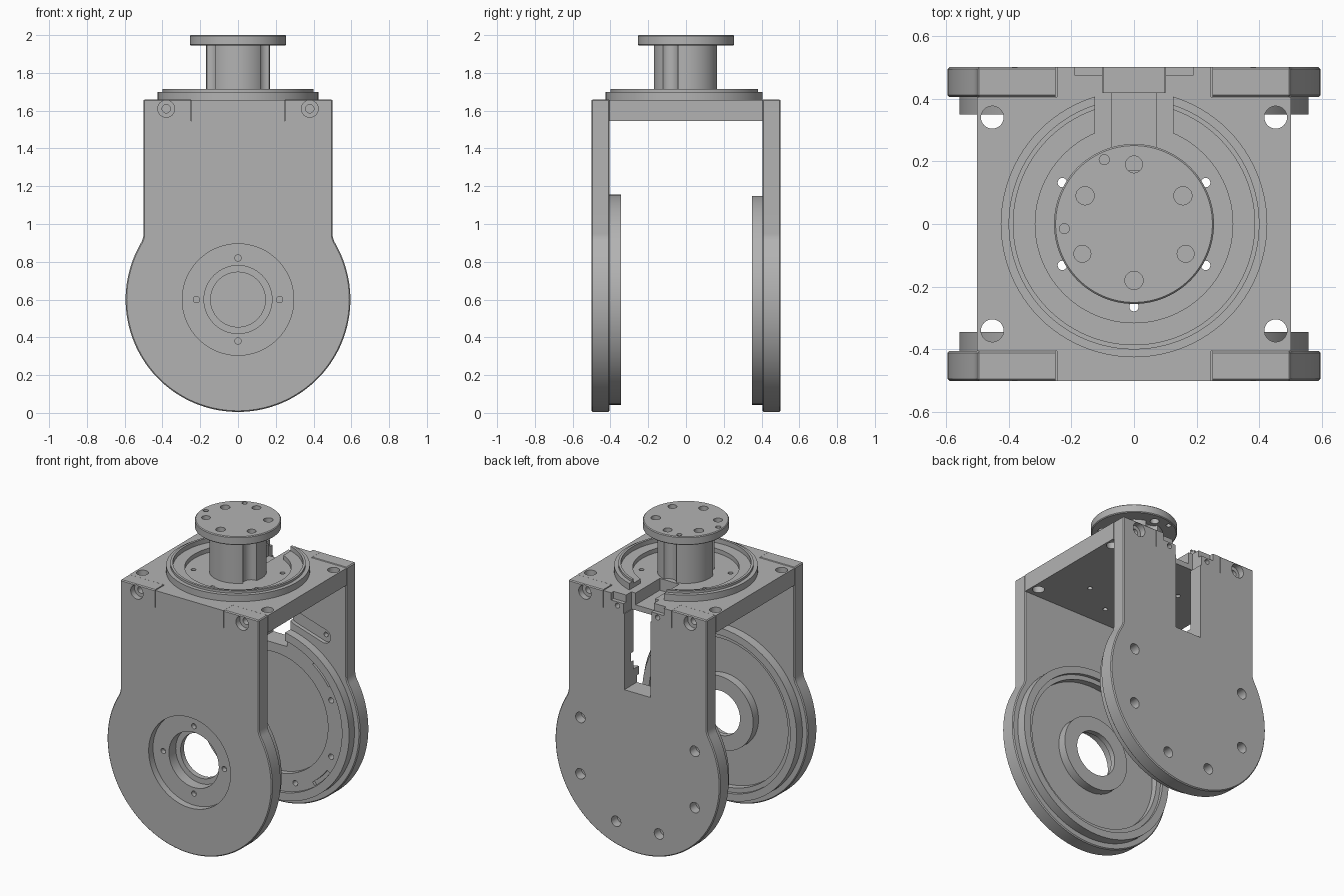
import bpy, bmesh
from math import sin, cos, pi, radians, sqrt, atan2

cube = bpy.data.objects.get("Cube")
if cube:
    bpy.data.objects.remove(cube, do_unlink=True)

grey = bpy.data.materials.new("machined_grey")
grey.use_nodes = True
grey.diffuse_color = (0.45, 0.45, 0.45, 1)
grey.node_tree.nodes["Principled BSDF"].inputs["Base Color"].default_value = (0.45, 0.45, 0.45, 1)

AXLE = 0.6      # height of the side bearing axis
TOP = 1.66      # height of the bracket's upper face


def place(axis, u, v, t):
    return (u, t, v) if axis == "y" else (u, v, t)


def finish(name, bm):
    bmesh.ops.recalc_face_normals(bm, faces=bm.faces)
    mesh = bpy.data.meshes.new(name)
    bm.to_mesh(mesh)
    bm.free()
    mesh.materials.append(grey)
    ob = bpy.data.objects.new(name, mesh)
    bpy.context.collection.objects.link(ob)
    return ob


def prism(name, points, axis, a, b):
    """Extrude a flat outline along an axis from a to b."""
    bm = bmesh.new()
    low = [bm.verts.new(place(axis, u, v, a)) for u, v in points]
    high = [bm.verts.new(place(axis, u, v, b)) for u, v in points]
    bm.faces.new(low)
    bm.faces.new(high)
    n = len(points)
    for i in range(n):
        j = (i + 1) % n
        bm.faces.new((low[i], low[j], high[j], high[i]))
    return finish(name, bm)


def arc(u, v, r, start, end, steps):
    angles = [radians(start + (end - start) * i / steps) for i in range(steps + 1)]
    return [(u + r * cos(t), v + r * sin(t)) for t in angles]


def disc(axis, u, v, r, a, b, name="cutter", steps=32):
    return prism(name, arc(u, v, r, 0, 360, steps)[:-1], axis, a, b)


def box(x0, x1, y0, y1, z0, z1, name="cutter"):
    return prism(name, [(x0, y0), (x1, y0), (x1, y1), (x0, y1)], "z", z0, z1)


def lathe(name, profile, axis, centre=0.0, steps=96):
    """Revolve a closed (radius, position) section."""
    bm = bmesh.new()
    rings = []
    for i in range(steps):
        t = 2 * pi * i / steps
        rings.append([bm.verts.new(place(axis, r * cos(t), centre + r * sin(t), p)) for r, p in profile])
    n = len(profile)
    for i in range(steps):
        p, q = rings[i], rings[(i + 1) % steps]
        for k in range(n):
            m = (k + 1) % n
            bm.faces.new((p[k], p[m], q[m], q[k]))
    return finish(name, bm)


def apply(ob, mod):
    bpy.ops.object.select_all(action="DESELECT")
    bpy.context.view_layer.objects.active = ob
    ob.select_set(True)
    bpy.ops.object.modifier_apply(modifier=mod.name)


def cut(ob, *cutters):
    for c in cutters:
        mod = ob.modifiers.new("cut", "BOOLEAN")
        mod.operation, mod.solver, mod.object = "DIFFERENCE", "EXACT", c
        apply(ob, mod)
        bpy.data.objects.remove(c, do_unlink=True)


# Side plates: round lower end, filleted neck, straight upper part
R, F = 0.595, 0.1
rise = sqrt((R + F) ** 2 - (0.5 + F) ** 2)
neck = degrees = atan2(rise, 0.5 + F) * 180 / pi
half = arc(0, AXLE, R, -90, neck, 48) + arc(0.5 + F, AXLE + rise, F, 180 + neck, 180, 6)[1:]
half.append((0.5, TOP))
outline = half + [(-x, z) for x, z in reversed(half[1:])]


def side_plate(name, a, b):
    ob = prism(name, outline, "y", a, b)
    mod = ob.modifiers.new("edge", "BEVEL")
    mod.width, mod.segments = 0.006, 1
    apply(ob, mod)
    s = 1 if b > 0 else -1
    outer = 0.5 * s
    cut(ob, box(-0.25, 0.25, -0.6 if s < 0 else 0.3, -0.3 if s < 0 else 0.6, 1.545, 1.8))
    for x in (-0.38, 0.38):
        cut(ob, disc("y", x, 1.61, 0.045, outer - 0.04 * s, outer + 0.1 * s),
            disc("y", x, 1.61, 0.022, outer - 0.075 * s, outer + 0.1 * s))
    return ob


front_plate = side_plate("front_plate", -0.5, -0.405)
cut(front_plate, disc("y", 0, AXLE, 0.295, -0.6, -0.455, steps=72),
    disc("y", 0, AXLE, 0.18, -0.6, -0.3, steps=64))
for k in range(4):
    t = k * pi / 2
    cut(front_plate, disc("y", 0.22 * cos(t), AXLE + 0.22 * sin(t), 0.017, -0.5, -0.425, steps=16))

# Front inner rim and stepped bearing boss
lathe("front_rim", [(0.557, -0.405), (0.557, -0.345), (0.51, -0.345), (0.51, -0.365),
                    (0.48, -0.365), (0.48, -0.405)], "y", AXLE)
lathe("bearing_boss", [(0.18, -0.405), (0.18, -0.385), (0.145, -0.385), (0.145, -0.35),
                       (0.24, -0.35), (0.24, -0.405)], "y", AXLE, 64)

# Back plate with cable slot, rim and screw holes
back_plate = side_plate("back_plate", 0.405, 0.5)
back_rim = lathe("back_rim", [(0.557, 0.405), (0.557, 0.35), (0.505, 0.35), (0.505, 0.37),
                              (0.39, 0.37), (0.39, 0.405)], "y", AXLE)
for ob in (back_plate, back_rim):
    cut(ob, box(-0.095, 0.095, 0.3, 0.6, 1.05, 1.8))
for angle in (24, -24, -70, -110, -156, 156):
    t = radians(angle)
    x, z = 0.452 * cos(t), AXLE + 0.452 * sin(t)
    cut(back_plate, disc("y", x, z, 0.034, 0.44, 0.6), disc("y", x, z, 0.018, 0.3, 0.6, steps=16))
    cut(back_rim, disc("y", x, z, 0.018, 0.3, 0.6, steps=16))
for a, b in ((34, 54), (-54, -36), (126, 146), (-144, -126)):
    slot = arc(0, AXLE, 0.5, a, b, 8) + arc(0, AXLE, 0.475, b, a, 8)
    cut(back_rim, prism("cutter", slot, "y", 0.3, 0.39))
# Rounded cable clip pocket on the inner face
pocket = arc(0.34, 1.17, 0.045, -108, 72, 10) + arc(0.13, 1.235, 0.045, 72, 252, 10)
cut(back_plate, prism("cutter", pocket, "y", 0.3, 0.43), disc("y", 0.335, 1.17, 0.015, 0.3, 0.46, steps=16))

# Top plate: a cross shape whose tabs sit in the side plate notches
quarter = [(0.246, 0.5), (0.246, 0.405), (0.5, 0.405)]
right_side = quarter + [(x, -y) for x, y in reversed(quarter)]
cross = right_side + [(-x, -y) for x, y in right_side]
top_plate = prism("top_plate", cross, "z", 1.545, TOP - 0.003)
cut(top_plate, box(-0.1, 0.1, 0.42, 0.6, 1.4, 1.8), box(-0.07, 0.07, 0.17, 0.5, 1.58, 1.8),
    box(-0.19, 0.19, 0.475, 0.6, 1.61, 1.8))
for s in (-1, 1):
    cut(top_plate, disc("y", 0.145 * s, 1.585, 0.016, 0.45, 0.6, steps=16))
    for y in (-0.34, 0.34):
        cut(top_plate, disc("z", 0.452 * s, y, 0.036, 1.4, 1.8))
for angle in (30, 150, 210, 270, 330):
    t = radians(angle)
    cut(top_plate, disc("z", 0.264 * cos(t), 0.264 * sin(t), 0.015, 1.4, 1.8, steps=16))

# Stepped turning ring, open at the back for the cable
turning_ring = lathe("turning_ring", [(0.425, TOP - 0.003), (0.425, 1.70), (0.4, 1.70), (0.4, 1.715),
                                      (0.385, 1.715), (0.385, 1.685), (0.315, 1.685),
                                      (0.315, TOP - 0.003)], "z")
cut(turning_ring, box(-0.125, 0.125, 0.1, 0.6, 1.5, 1.8))

# Fluted hub and drilled flange
hub = disc("z", 0, 0, 0.17, 1.58, 1.945, "hub", 64)
flange = disc("z", 0, 0, 0.255, 1.945, 2.0, "flange", 96)
mod = flange.modifiers.new("edge", "BEVEL")
mod.width, mod.limit_method, mod.angle_limit = 0.005, "ANGLE", radians(40)
apply(flange, mod)
for angle in (90, 210, 330):
    t = radians(angle)
    cut(hub, disc("z", 0.185 * cos(t), 0.185 * sin(t), 0.05, 1.5, 1.95))
    cut(flange, disc("z", 0.19 * cos(t), 0.19 * sin(t), 0.027, 1.9, 2.1, steps=24))
    cut(flange, disc("z", -0.18 * cos(t), -0.18 * sin(t), 0.029, 1.96, 2.1, steps=24))
for x, y in ((-0.095, 0.205), (-0.222, -0.015)):
    cut(flange, disc("z", x, y, 0.016, 1.9, 2.1, steps=16))

# Smooth the turned surfaces and keep machined edges crisp
bpy.ops.object.select_all(action="DESELECT")
for ob in bpy.context.collection.objects:
    if ob.type == "MESH" and ob.data.materials and ob.data.materials[0] == grey:
        ob.select_set(True)
        bpy.context.view_layer.objects.active = ob
bpy.ops.object.shade_smooth_by_angle(angle=radians(30))
